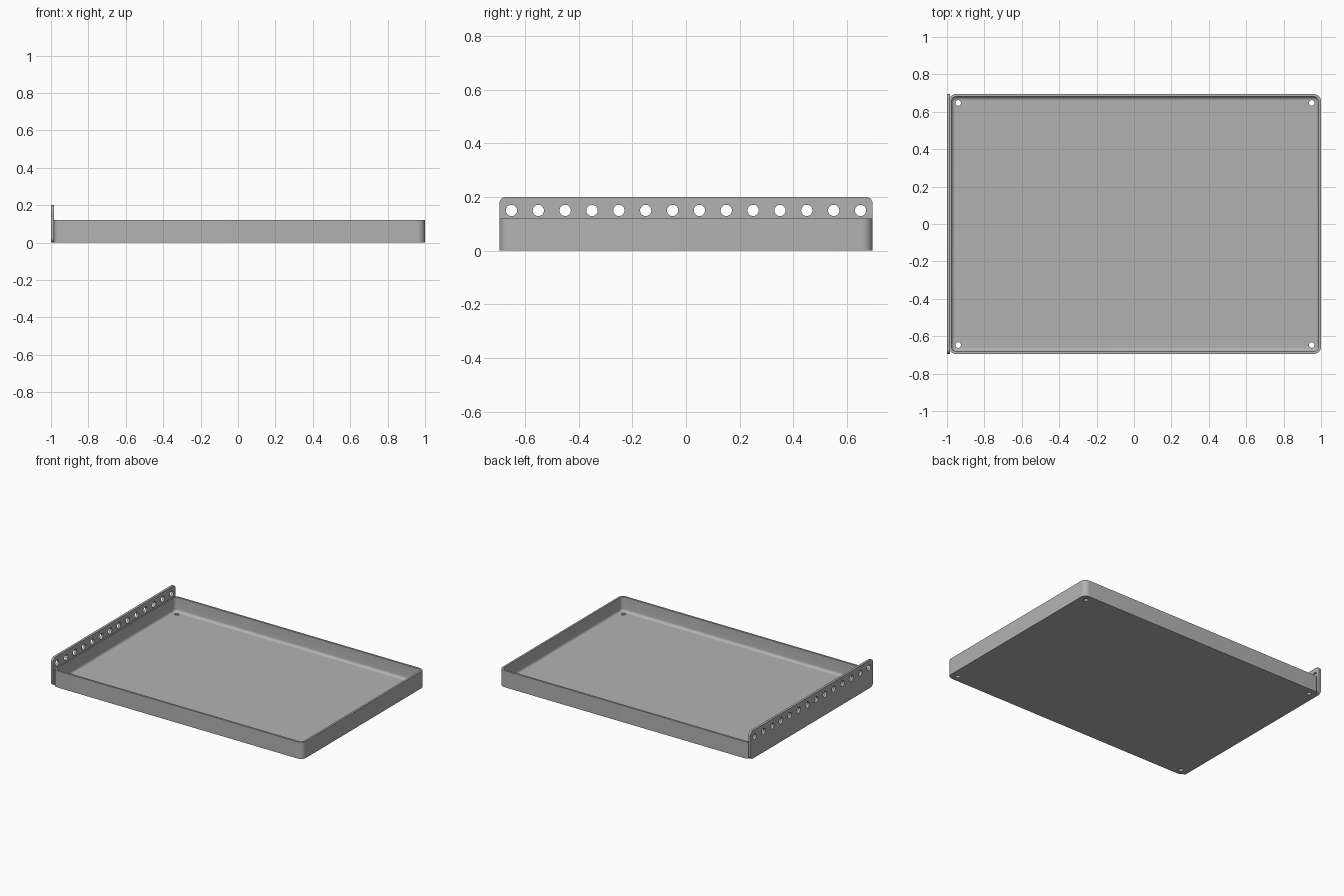
import bpy, bmesh, math
from mathutils import Matrix, Vector

cube = bpy.data.objects.get("Cube")
if cube:
    bpy.data.objects.remove(cube)

HALF_Y = 0.695            # half depth of tray and plate
LEFT, RIGHT = -0.99, 1.0  # tray ends
RIM = 0.12                # tray height
WALL, FLOOR, FILLET = 0.014, 0.016, 0.02

metal = bpy.data.materials.new("grey metal")
metal.use_nodes = True
grey = (0.45, 0.45, 0.45, 1)
metal.diffuse_color = grey
metal.node_tree.nodes["Principled BSDF"].inputs["Base Color"].default_value = grey


def rounded_rect(half_u, half_v, radius, steps=8):
    """Outline of a rounded rectangle, counter-clockwise."""
    points = []
    for k, (su, sv) in enumerate([(1, 1), (-1, 1), (-1, -1), (1, -1)]):
        for i in range(steps + 1):
            a = math.pi / 2 * (k + i / steps)
            points.append((su * (half_u - radius) + radius * math.cos(a),
                           sv * (half_v - radius) + radius * math.sin(a)))
    return points


def loft(name, rings):
    """Skin a list of matching rings and cap both ends."""
    bm = bmesh.new()
    loops = [[bm.verts.new(p) for p in ring] for ring in rings]
    for a, b in zip(loops, loops[1:]):
        for i in range(len(a)):
            j = (i + 1) % len(a)
            bm.faces.new((a[i], a[j], b[j], b[i]))
    bm.faces.new(loops[0][::-1])
    bm.faces.new(loops[-1])
    bmesh.ops.recalc_face_normals(bm, faces=bm.faces)
    return finish(name, bm)


def finish(name, bm):
    mesh = bpy.data.meshes.new(name)
    bm.to_mesh(mesh)
    bm.free()
    mesh.materials.append(metal)
    obj = bpy.data.objects.new(name, mesh)
    bpy.context.collection.objects.link(obj)
    return obj


def drill(obj, centres, radius, axis):
    """Cut round holes through the part along an axis, then shade it."""
    bm = bmesh.new()
    turn = Vector((0, 0, 1)).rotation_difference(Vector(axis)).to_matrix().to_4x4()
    for c in centres:
        bmesh.ops.create_cone(bm, cap_ends=True, segments=32, radius1=radius,
                              radius2=radius, depth=0.1,
                              matrix=Matrix.Translation(c) @ turn)
    cutter = finish(obj.name + "_cutter", bm)
    cutter.hide_render = True
    mod = obj.modifiers.new("holes", 'BOOLEAN')
    mod.operation, mod.solver, mod.object = 'DIFFERENCE', 'EXACT', cutter
    bpy.ops.object.select_all(action='DESELECT')
    obj.select_set(True)
    bpy.context.view_layer.objects.active = obj
    bpy.ops.object.modifier_apply(modifier=mod.name)
    bpy.data.objects.remove(cutter)
    bpy.ops.object.shade_smooth_by_angle(angle=math.radians(30))


# Tray: outer wall, rim, inner wall, then a fillet down to the floor
profile = [(0, 0), (0, RIM), (WALL, RIM)]
for i in range(7):
    a = math.pi / 2 * i / 6
    profile.append((WALL + FILLET * (1 - math.cos(a)),
                    FLOOR + FILLET * (1 - math.sin(a))))
mid, half_x = (LEFT + RIGHT) / 2, (RIGHT - LEFT) / 2
tray = loft("tray", [
    [(mid + u, v, z) for u, v in
     rounded_rect(half_x - inset, HALF_Y - inset, 0.04 - inset)]
    for inset, z in profile])
drill(tray, [(mid + sx * (half_x - 0.05), sy * (HALF_Y - 0.048), 0)
             for sx in (-1, 1) for sy in (-1, 1)], 0.015, (0, 0, 1))

# Upright mounting plate along the right-hand end, with a row of holes
plate = loft("mounting_plate", [
    [(x, u, 0.1 + v) for u, v in rounded_rect(HALF_Y, 0.1, 0.025)]
    for x in (-1.0, -0.983)])
drill(plate, [(-0.99, -0.65 + 0.1 * i, 0.15) for i in range(14)], 0.021, (1, 0, 0))
